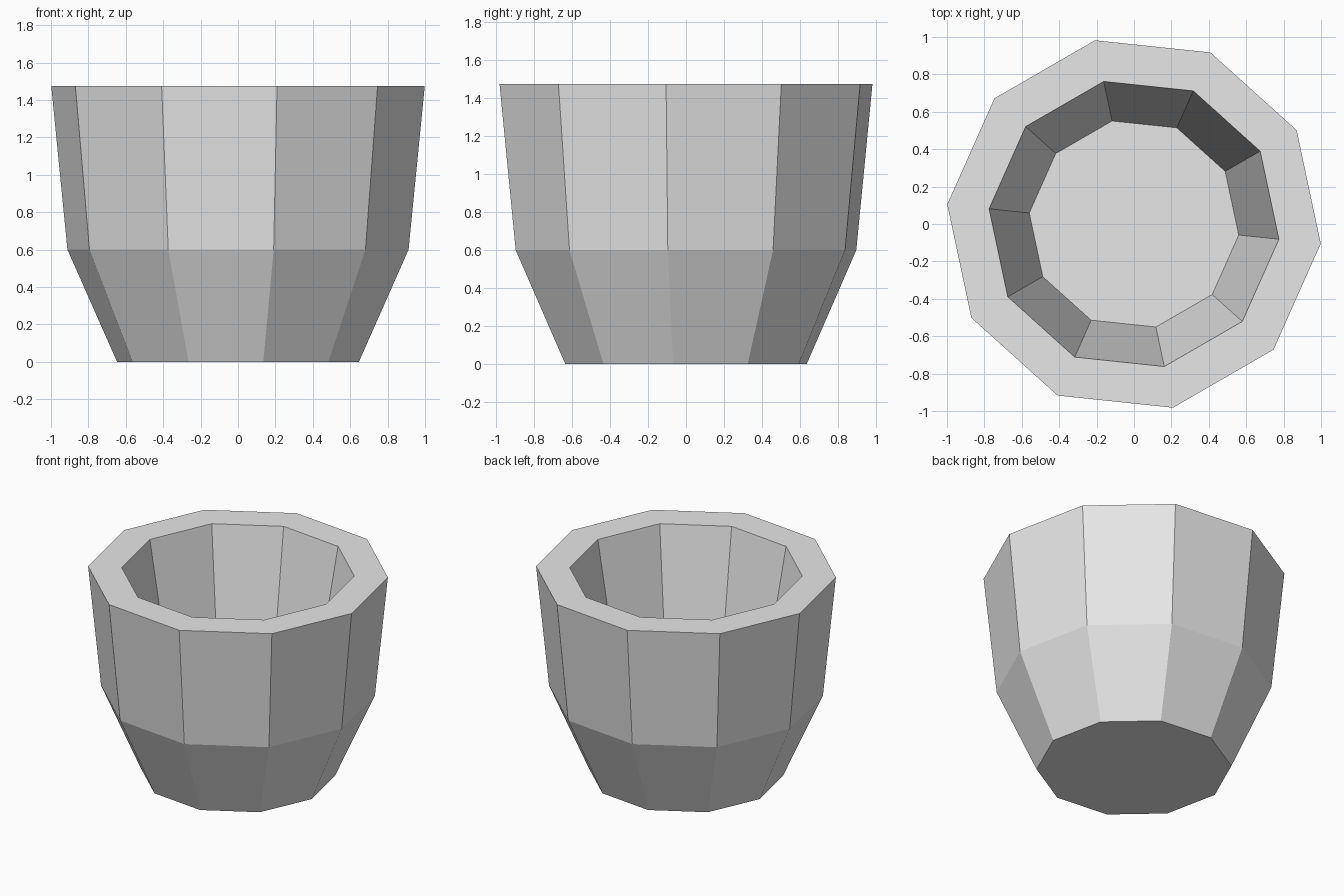
import bpy
import bmesh
from math import cos, sin, radians

cube = bpy.data.objects.get("Cube")
if cube:
    bpy.data.objects.remove(cube, do_unlink=True)

SIDES = 10
TURN = radians(-6)

# Wall profile (radius, height): outer base, shoulder, rim, inner rim, inner floor
PROFILE = [(0.65, 0), (0.917, 0.60), (1.004, 1.475), (0.779, 1.475), (0.563, 0.28)]


def flat_material(name, colour):
    mat = bpy.data.materials.new(name)
    mat.use_nodes = True
    mat.diffuse_color = colour
    mat.node_tree.nodes["Principled BSDF"].inputs["Base Color"].default_value = colour
    return mat


def ring(bm, radius, z):
    angles = [TURN + radians(360 / SIDES) * i for i in range(SIDES)]
    return [bm.verts.new((radius * cos(a), radius * sin(a), z)) for a in angles]


# Faceted hollow pot, closed at the base and the inner floor
bm = bmesh.new()
rings = [ring(bm, r, z) for r, z in PROFILE]
for low, high in zip(rings, rings[1:]):
    for i in range(SIDES):
        j = (i + 1) % SIDES
        bm.faces.new((low[i], low[j], high[j], high[i]))
bm.faces.new(reversed(rings[0]))
bm.faces.new(rings[-1])
bmesh.ops.recalc_face_normals(bm, faces=bm.faces)

mesh = bpy.data.meshes.new("pot")
bm.to_mesh(mesh)
bm.free()
mesh.materials.append(flat_material("light grey", (0.8, 0.8, 0.8, 1)))
pot = bpy.data.objects.new("pot", mesh)
bpy.context.collection.objects.link(pot)
